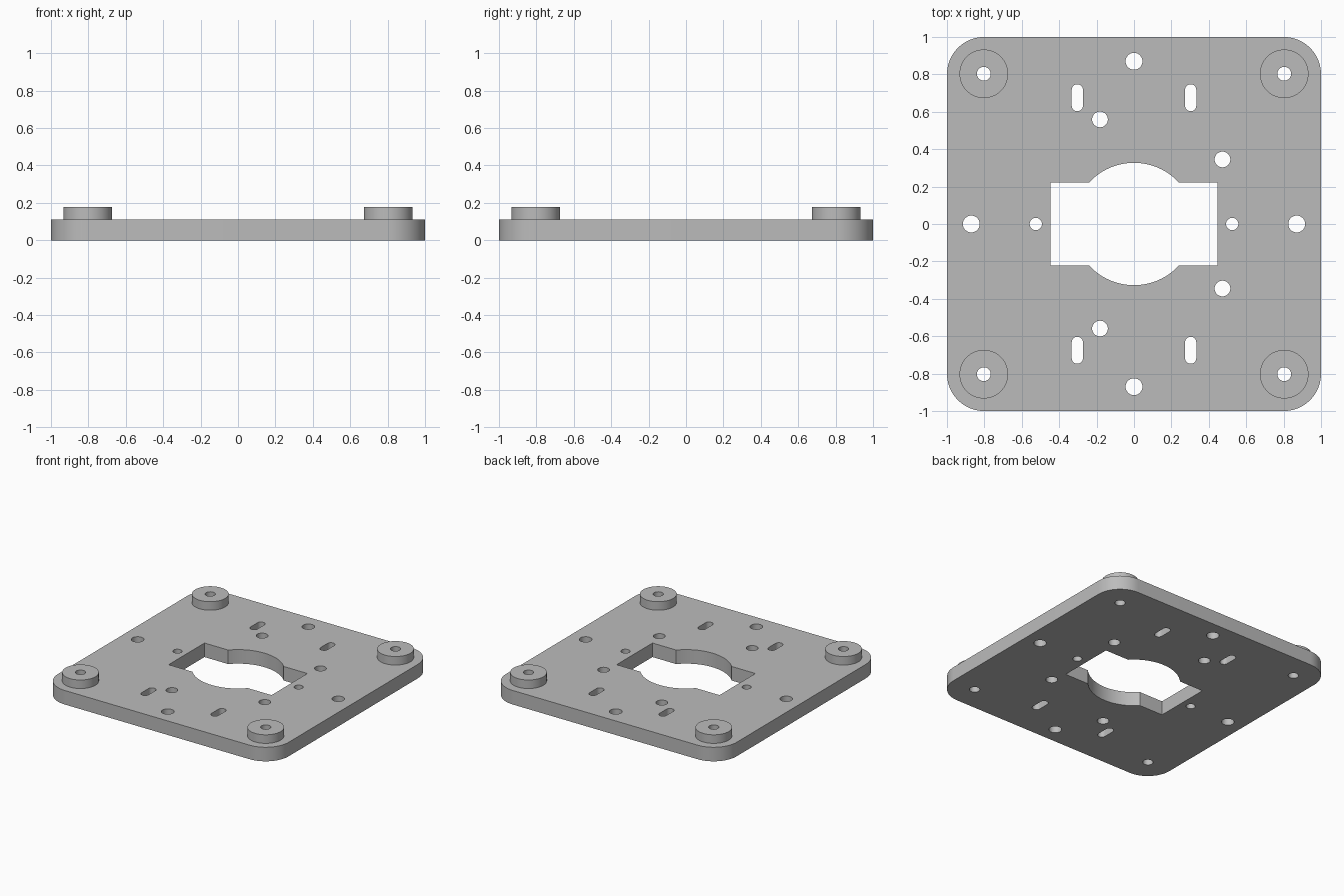
import bpy, bmesh, math

cube = bpy.data.objects.get("Cube")
if cube:
    bpy.data.objects.remove(cube, do_unlink=True)

PLATE_TOP, BOSS_TOP = 0.11, 0.177
CORNER = 0.803

grey = bpy.data.materials.new("plain grey")
grey.use_nodes = True
colour = (0.5, 0.5, 0.5, 1)
grey.diffuse_color = colour
grey.node_tree.nodes["Principled BSDF"].inputs["Base Color"].default_value = colour


def arc(cx, cy, r, start, end, steps):
    """Points along an arc, angles in degrees."""
    angles = [math.radians(start + (end - start) * i / steps) for i in range(steps + 1)]
    return [(cx + r * math.cos(a), cy + r * math.sin(a)) for a in angles]


def circle(cx, cy, r, steps=40):
    return arc(cx, cy, r, 0, 360, steps)[:-1]


def slot(cx, cy, r, half):
    return arc(cx, cy + half, r, 0, 180, 14) + arc(cx, cy - half, r, 180, 360, 14)


def prisms(name, outlines, z0, z1):
    """One object holding an upright prism for each outline."""
    bm = bmesh.new()
    for pts in outlines:
        face = bm.faces.new([bm.verts.new((x, y, z0)) for x, y in pts])
        out = bmesh.ops.extrude_face_region(bm, geom=[face])
        top = [v for v in out["geom"] if isinstance(v, bmesh.types.BMVert)]
        bmesh.ops.translate(bm, verts=top, vec=(0, 0, z1 - z0))
    bmesh.ops.recalc_face_normals(bm, faces=bm.faces)
    mesh = bpy.data.meshes.new(name)
    bm.to_mesh(mesh)
    bm.free()
    mesh.materials.append(grey)
    obj = bpy.data.objects.new(name, mesh)
    bpy.context.collection.objects.link(obj)
    return obj


def boolean(obj, tool, operation):
    """Apply a boolean and discard the tool object."""
    mod = obj.modifiers.new(operation.lower(), "BOOLEAN")
    mod.object, mod.operation, mod.solver = tool, operation, "EXACT"
    bpy.context.view_layer.update()
    result = bpy.data.meshes.new_from_object(
        obj.evaluated_get(bpy.context.evaluated_depsgraph_get()))
    obj.modifiers.clear()
    obj.data = result
    bpy.data.objects.remove(tool, do_unlink=True)


signs = [(1, 1), (-1, 1), (-1, -1), (1, -1)]

# Rounded square plate
outline = []
for i, (sx, sy) in enumerate(signs):
    outline += arc(0.8 * sx, 0.8 * sy, 0.2, 90 * i, 90 * i + 90, 20)
plate = prisms("mounting_plate", [outline], 0, PLATE_TOP)

# Raised corner bosses
bosses = prisms("corner_bosses",
                [circle(CORNER * sx, CORNER * sy, 0.13, 64) for sx, sy in signs],
                0.04, BOSS_TOP)
boolean(plate, bosses, "UNION")

# Central opening: rectangle with an arc bulging from the front and back
half_x, half_y, radius = 0.446, 0.222, 0.327
a = math.degrees(math.asin(half_y / radius))
opening = [(half_x, half_y)] + arc(0, 0, radius, a, 180 - a, 32)
opening += [(-half_x, half_y), (-half_x, -half_y)]
opening += arc(0, 0, radius, 180 + a, 360 - a, 32) + [(half_x, -half_y)]

# Screw holes and slots
holes = [opening]
for sx, sy in signs:
    holes.append(circle(CORNER * sx, CORNER * sy, 0.037))
    holes.append(slot(0.303 * sx, 0.675 * sy, 0.03, 0.042))
for s in (1, -1):
    holes.append(circle(0.87 * s, 0, 0.045))
    holes.append(circle(0, 0.87 * s, 0.045))
    holes.append(circle(0.525 * s, 0, 0.033))
    holes.append(circle(-0.182, 0.559 * s, 0.042))
    holes.append(circle(0.473, 0.345 * s, 0.042))
boolean(plate, prisms("hole_cutters", holes, -0.1, 0.3), "DIFFERENCE")

# Smooth round walls, sharp rims
bpy.ops.object.select_all(action="DESELECT")
plate.select_set(True)
bpy.context.view_layer.objects.active = plate
bpy.ops.object.shade_smooth_by_angle(angle=math.radians(30))
